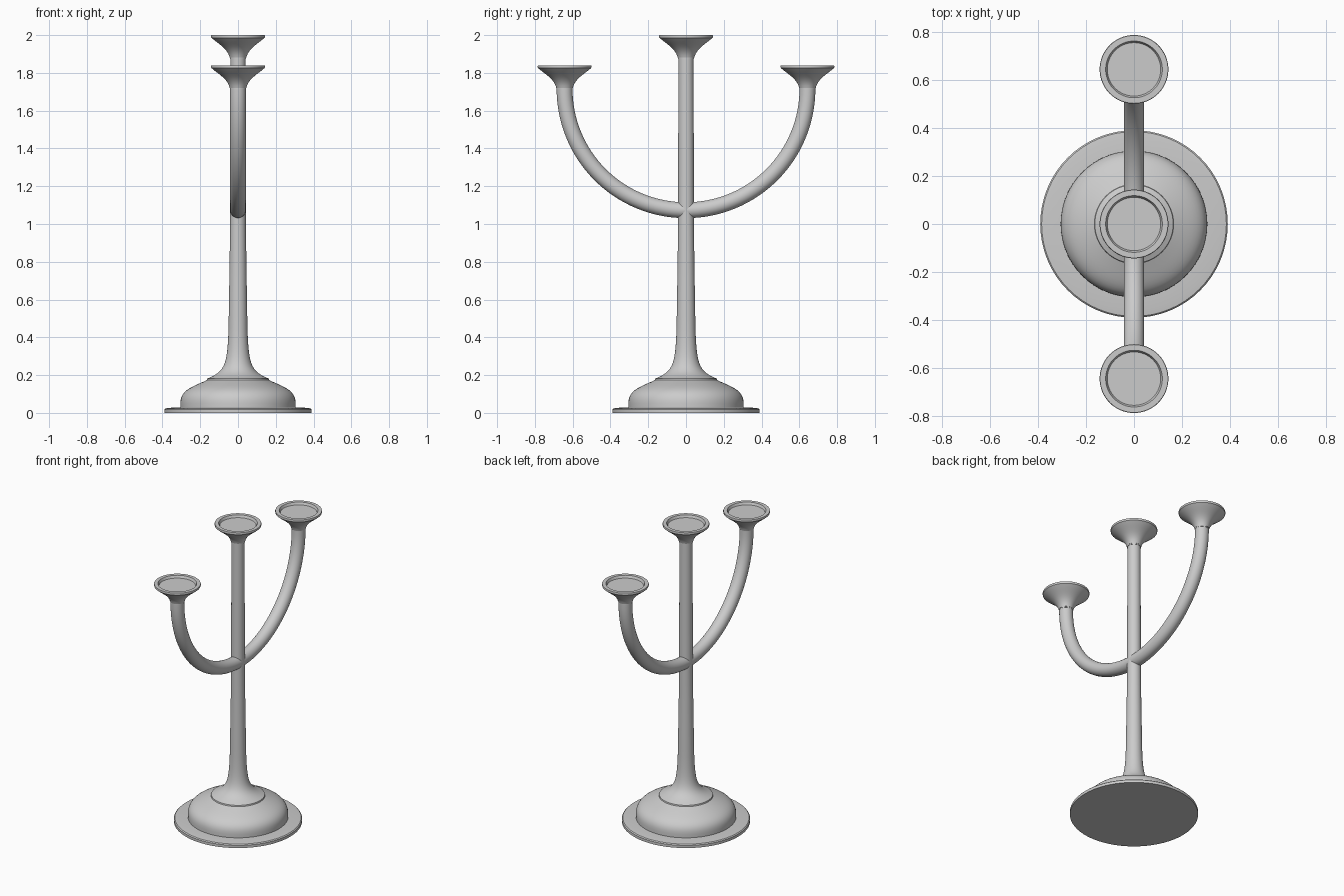
import bpy, bmesh, math
from mathutils import Vector, Matrix
from mathutils.geometry import interpolate_bezier

if "Cube" in bpy.data.objects:
    bpy.data.objects.remove(bpy.data.objects["Cube"])


def finish(bm, name):
    bmesh.ops.remove_doubles(bm, verts=bm.verts, dist=1e-5)
    bmesh.ops.recalc_face_normals(bm, faces=bm.faces)
    mesh = bpy.data.meshes.new(name)
    bm.to_mesh(mesh)
    bm.free()
    ob = bpy.data.objects.new(name, mesh)
    bpy.context.collection.objects.link(ob)
    bpy.ops.object.select_all(action='DESELECT')
    ob.select_set(True)
    bpy.context.view_layer.objects.active = ob
    bpy.ops.object.shade_smooth_by_angle(angle=math.radians(35))
    return ob


def bez(*pts, n=12):
    """Smooth (radius, height) curve from four Bezier control points."""
    return [(p.x, p.y) for p in interpolate_bezier(*[Vector(p) for p in pts], n)]


def lathe(name, profile, loc=(0, 0, 0), steps=64):
    bm = bmesh.new()
    vs = [bm.verts.new((r, 0, z)) for r, z in profile]
    es = [bm.edges.new(pair) for pair in zip(vs, vs[1:])]
    bmesh.ops.spin(bm, geom=vs + es, cent=(0, 0, 0), axis=(0, 0, 1),
                   angle=2 * math.pi, steps=steps, use_merge=True)
    ob = finish(bm, name)
    ob.location = loc
    return ob


# Flanged foot, dome and tapering stem in one turned piece
lathe("base_and_stem",
      [(0, 0), (0.39, 0), (0.39, 0.018), (0.384, 0.024), (0.36, 0.027), (0.305, 0.029)]
      + bez((0.305, 0.05), (0.305, 0.12), (0.25, 0.135), (0.165, 0.173))
      + bez((0.163, 0.181), (0.07, 0.22), (0.056, 0.25), (0.05, 0.45), n=16)
      + bez((0.05, 0.45), (0.046, 0.7), (0.042, 0.9), (0.042, 1.1))
      + [(0.04, 1.885), (0, 1.885)])

# Flared candle cup with a shallow recessed top
CUP = ([(0, -0.125), (0.043, -0.125), (0.043, -0.119)]
       + bez((0.044, -0.119), (0.056, -0.07), (0.10, -0.05), (0.141, -0.014), n=14)
       + [(0.143, -0.006), (0.141, 0), (0.118, 0), (0.111, -0.016), (0, -0.016)])

ARM_R, ARM_Z = 0.643, 1.716
lathe("centre_cup", CUP, (0, 0, 2.0))

# Side arms: circle swept a quarter turn, each topped by a cup
for side, label in ((1, "back"), (-1, "front")):
    bm = bmesh.new()
    ring = bmesh.ops.create_circle(
        bm, segments=32, radius=0.042,
        matrix=Matrix.Translation((0, side * ARM_R, ARM_Z)))
    geom = ring["verts"] + bm.edges[:]
    bmesh.ops.spin(bm, geom=geom, cent=(0, 0, ARM_Z), axis=(1, 0, 0),
                   angle=-side * math.pi / 2, steps=32)
    finish(bm, label + "_arm")
    lathe(label + "_cup", CUP, (0, side * ARM_R, 1.84))
